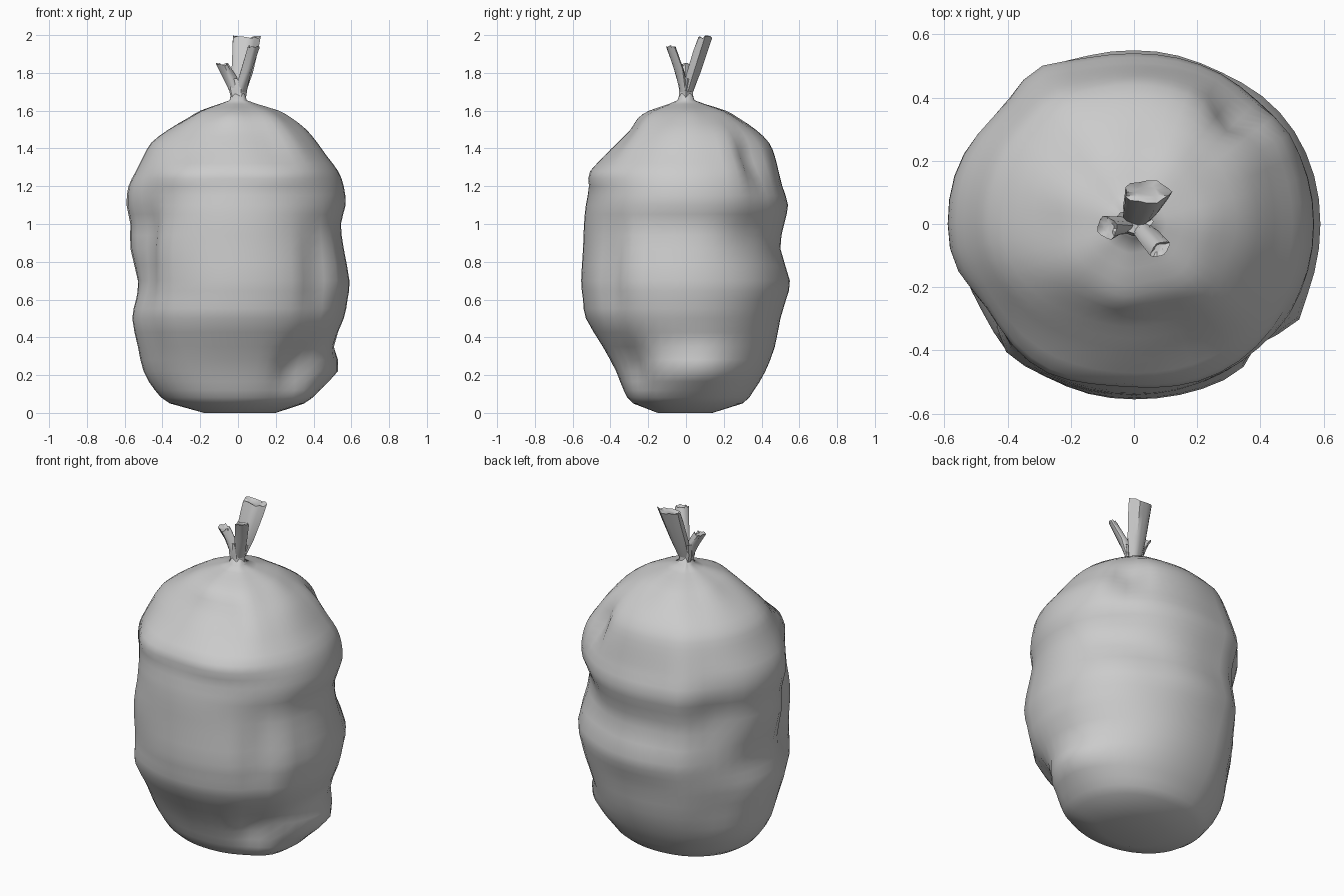
import bpy, math, random
from mathutils import Vector
random.seed(4)


def make_mesh(name, rings, angle=50):
    """Skin a stack of equal-length rings, capping both ends."""
    n = len(rings[0])
    verts = [p for r in rings for p in r]
    faces = [list(range(n))[::-1], [(len(rings) - 1) * n + i for i in range(n)]]
    for k in range(len(rings) - 1):
        for i in range(n):
            j = (i + 1) % n
            faces.append([k * n + i, k * n + j, (k + 1) * n + j, (k + 1) * n + i])
    me = bpy.data.meshes.new(name)
    me.from_pydata(verts, [], faces)
    ob = bpy.data.objects.new(name, me)
    bpy.context.collection.objects.link(ob)
    bpy.ops.object.select_all(action='DESELECT')
    ob.select_set(True)
    bpy.context.view_layer.objects.active = ob
    bpy.ops.object.shade_smooth_by_angle(angle=math.radians(angle))
    return ob


# Bag body: height, then reach to the left, right, front and back
PROFILE = [
    (0.00, .18, .20, .15, .14), (0.05, .36, .35, .28, .30),
    (0.12, .44, .43, .33, .36), (0.22, .50, .50, .37, .42),
    (0.35, .53, .50, .44, .47), (0.50, .56, .56, .53, .50),
    (0.60, .54, .58, .545, .53), (0.70, .53, .59, .555, .55),
    (0.87, .57, .56, .545, .50), (1.00, .57, .545, .54, .52),
    (1.10, .59, .57, .53, .54), (1.20, .58, .56, .51, .51),
    (1.28, .54, .53, .50, .49), (1.36, .50, .47, .42, .47),
    (1.43, .46, .42, .35, .44), (1.50, .37, .36, .29, .37),
    (1.56, .27, .28, .25, .28), (1.60, .20, .21, .19, .21),
    (1.635, .10, .10, .09, .10), (1.655, .045, .045, .045, .045),
    (1.70, .035, .035, .03, .03)]

# Dents and bulges: angle in degrees, height, angular width, height width, amount
DENTS = [
    (12, .25, 18, .09, .04), (-42, .25, 16, .12, -.07), (-28, .08, 15, .06, .02),
    (-32, .77, 7, .22, .02), (-43, .72, 7, .22, -.04), (208, .93, 12, .28, -.065),
    (224, .72, 9, .30, .02), (222, 1.12, 14, .14, -.02), (-65, 1.25, 24, .06, .02),
    (-122, 1.25, 18, .06, .02), (122, .95, 9, .60, .025), (142, .97, 14, .2, -.03),
    (47, 1.33, 9, .13, -.06), (32, 1.32, 8, .2, .015), (40, .95, 18, .14, -.03),
    (-90, 1.40, 22, .08, .015), (-45, 1.43, 12, .12, .025), (148, .45, 14, .15, -.02),
    (60, .80, 15, .2, -.015)]

# Round the profile off with in-between rows
rows = []
for k, b in enumerate(PROFILE):
    rows.append(b)
    if 0 < k < len(PROFILE) - 3:
        a, c, d = PROFILE[k - 1], PROFILE[k + 1], PROFILE[k + 2]
        rows.append([(9 * (q + r) - p - s) / 16 for p, q, r, s in zip(a, b, c, d)])

SIDES = 48
rings = []
for z, left, right, front, back in rows:
    ring = []
    for i in range(SIDES):
        a = 2 * math.pi * i / SIDES
        c, s = math.cos(a), math.sin(a)
        rx, ry = (right if c > 0 else left), (back if s > 0 else front)
        r = (abs(c / rx) ** 2.1 + abs(s / ry) ** 2.1) ** (-1 / 2.1)
        for deg, dz, wa, wz, amt in DENTS:
            d = (math.degrees(a) - deg + 180) % 360 - 180
            r += amt * math.exp(-(d / wa) ** 2 - ((z - dz) / wz) ** 2)
        # Gathered pleats below the tie
        r *= 1 + .03 * math.sin(7 * a + 1) * math.exp(-((z - 1.6) / .08) ** 2)
        ring.append((r * c, r * s, z))
    rings.append(ring)
make_mesh("bag_body", rings, 75)


def tuft(name, path, folds):
    """Crumpled tube; path rows are x, y, z, half width, half depth, twist."""
    n, out = 16, []
    last = path[-1]
    inner = (*(Vector(last[:3]) * .9 + Vector(path[-2][:3]) * .1),
             last[3] * .55, last[4] * .55, last[5])
    rough = [random.uniform(-1, 1) for _ in range(n)]
    for k, (x, y, z, w, d, tw) in enumerate(path + [inner]):
        t = math.radians(tw)
        ring = []
        for i in range(n):
            a = 2 * math.pi * i / n
            f = 1 + .1 * math.cos(folds * a) * (k > 0)
            u, v = w * f * math.cos(a), d * f * math.sin(a)
            lift = .01 * rough[i] if k == len(path) - 1 else 0
            ring.append((x + u * math.cos(t) - v * math.sin(t),
                         y + u * math.sin(t) + v * math.cos(t), z + lift))
        out.append(ring)
    make_mesh(name, out, 40)


# Tied neck and the three loose ends above it
tuft("neck", [(0, 0, 1.635, .06, .055, 0), (0, 0, 1.665, .038, .035, 0),
              (-.003, 0, 1.71, .047, .038, 0), (0, .008, 1.775, .057, .038, 0)], 5)
tuft("large_end", [(.005, .01, 1.70, .038, .028, 0), (.018, .04, 1.80, .055, .036, 0),
                   (.034, .078, 1.92, .066, .038, 0), (.042, .102, 1.99, .072, .036, 0)], 5)
tuft("left_end", [(-.01, 0, 1.70, .034, .03, 0), (-.045, -.005, 1.78, .034, .026, 0),
                  (-.085, -.012, 1.845, .03, .036, 20)], 4)
tuft("right_end", [(.012, -.003, 1.70, .032, .03, 0), (.046, -.038, 1.82, .031, .025, 35),
                   (.083, -.08, 1.94, .034, .019, 35)], 4)
